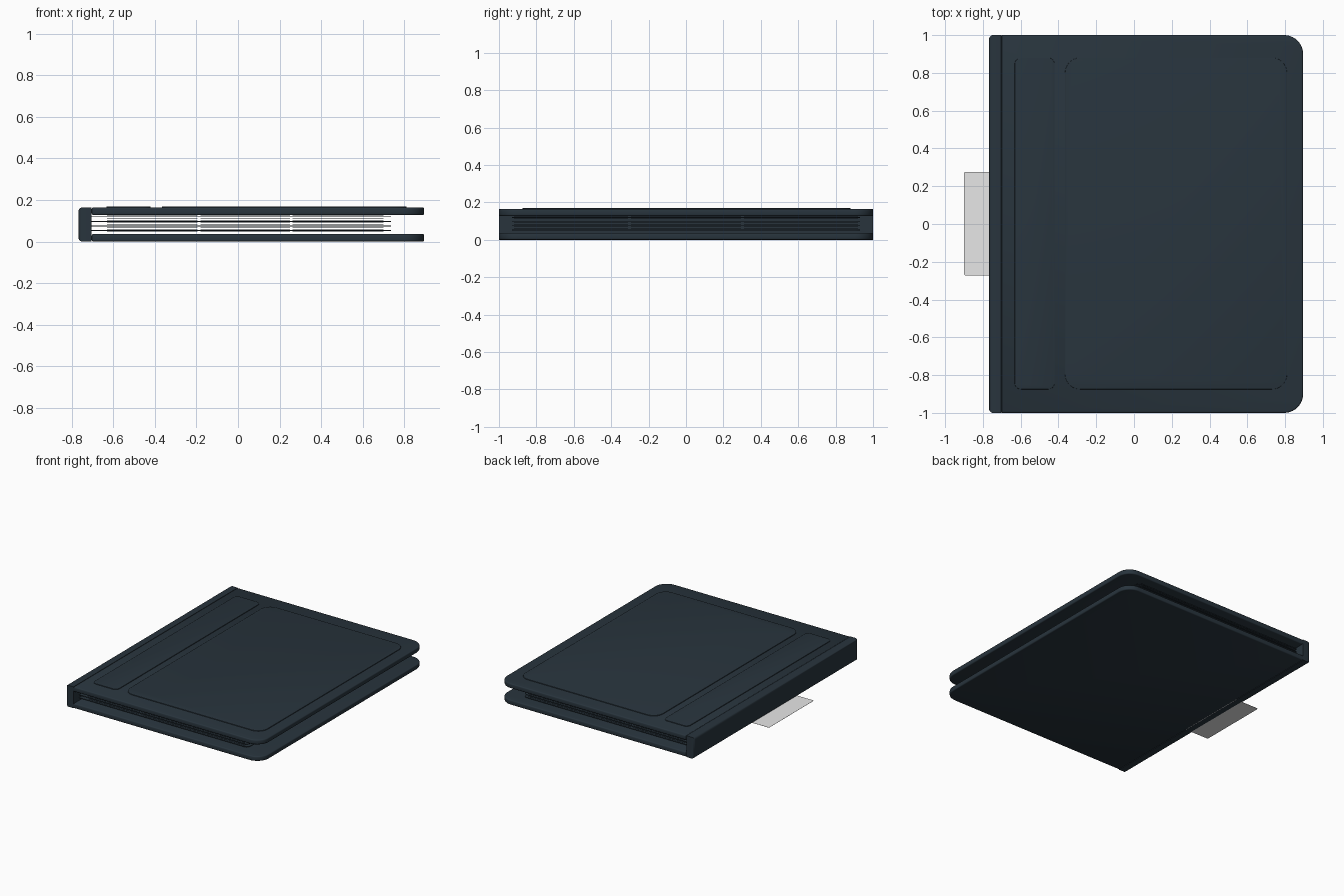
import bpy, bmesh, math

cube = bpy.data.objects.get("Cube")
if cube:
    bpy.data.objects.remove(cube, do_unlink=True)


def material(name, rgb):
    m = bpy.data.materials.new(name)
    m.use_nodes = True
    m.diffuse_color = (*rgb, 1)
    m.node_tree.nodes["Principled BSDF"].inputs["Base Color"].default_value = (*rgb, 1)
    return m


slate = material("dark_slate", (0.021, 0.034, 0.046))
white = material("label_white", (0.8, 0.8, 0.8))


def finish(bm, name, mat, smooth=True):
    bmesh.ops.recalc_face_normals(bm, faces=bm.faces)
    mesh = bpy.data.meshes.new(name)
    bm.to_mesh(mesh)
    bm.free()
    mesh.materials.append(mat)
    obj = bpy.data.objects.new(name, mesh)
    bpy.context.collection.objects.link(obj)
    if smooth:
        bpy.ops.object.select_all(action="DESELECT")
        obj.select_set(True)
        bpy.context.view_layer.objects.active = obj
        bpy.ops.object.shade_smooth_by_angle(angle=math.radians(40))
    return obj


def plate(name, x0, x1, y0, y1, z0, z1, mat, r_left=0, r_right=0, bevel=0):
    """Flat slab with rounded corners and an optional softened rim."""
    bm = bmesh.new()
    corners = [(x1, y1, -1, -1, r_right), (x0, y1, 1, -1, r_left),
               (x0, y0, 1, 1, r_left), (x1, y0, -1, 1, r_right)]
    verts = []
    for i, (x, y, sx, sy, r) in enumerate(corners):
        steps = 10 if r else 0
        for k in range(steps + 1):
            a = math.pi / 2 * (i + k / max(steps, 1))
            px = x + sx * r + r * math.cos(a)
            py = y + sy * r + r * math.sin(a)
            verts.append(bm.verts.new((px, py, z0)))
    base = bm.faces.new(verts)
    top = bmesh.ops.extrude_face_region(bm, geom=[base])["geom"]
    for v in top:
        if isinstance(v, bmesh.types.BMVert):
            v.co.z = z1
    if bevel:
        rim = [e for e in bm.edges if abs(e.verts[0].co.z - e.verts[1].co.z) < 1e-6]
        bmesh.ops.bevel(bm, geom=rim, offset=bevel, segments=3, profile=0.5, affect="EDGES")
    return finish(bm, name, mat, bool(r_left or r_right or bevel))


# Covers
plate("bottom_cover", -0.703, 0.895, -1, 1, 0, 0.037, slate, 0.004, 0.1, 0.008)
plate("top_cover", -0.703, 0.895, -1, 1, 0.127, 0.164, slate, 0.004, 0.1, 0.008)

# Raised panels on the top cover
plate("narrow_panel", -0.632, -0.42, -0.875, 0.88, 0.16, 0.169, slate, 0.035, 0.035, 0.002)
plate("wide_panel", -0.365, 0.81, -0.875, 0.88, 0.16, 0.169, slate, 0.08, 0.08, 0.002)

# Spine with a rounded outer side
bm = bmesh.new()
bmesh.ops.create_cube(bm, size=1)
for v in bm.verts:
    v.co.x = -0.735 + v.co.x * 0.064
    v.co.y *= 2
    v.co.z = 0.082 + v.co.z * 0.164
outer = [e for e in bm.edges if all(v.co.x < -0.75 for v in e.verts)]
bmesh.ops.bevel(bm, geom=outer, offset=0.02, segments=5, profile=0.5, affect="EDGES")
finish(bm, "spine", slate)

# Pages, each with a grid of thin pockets on both faces
columns = [(-0.63, -0.195), (-0.18, 0.25), (0.262, 0.7)]
rows = [(-0.92, -0.31), (-0.295, 0.295), (0.31, 0.92)]
for n in range(4):
    z = 0.053 + n * 0.022
    plate(f"page_{n + 1}", -0.705, 0.735, -0.93, 0.93, z - 0.002, z + 0.002, slate, 0, 0.03)
    for c, (x0, x1) in enumerate(columns):
        for r, (y0, y1) in enumerate(rows):
            for side, dz in (("upper", 0.006), ("lower", -0.006)):
                plate(f"pocket_{side}_{n + 1}_{c + 1}_{r + 1}", x0, x1, y0, y1,
                      z + dz - 0.001, z + dz + 0.001, slate)

# Label tab sticking out beneath the spine
plate("label_tab", -0.9, -0.57, -0.272, 0.275, 0.0005, 0.0015, white, 0.008, 0.008)
